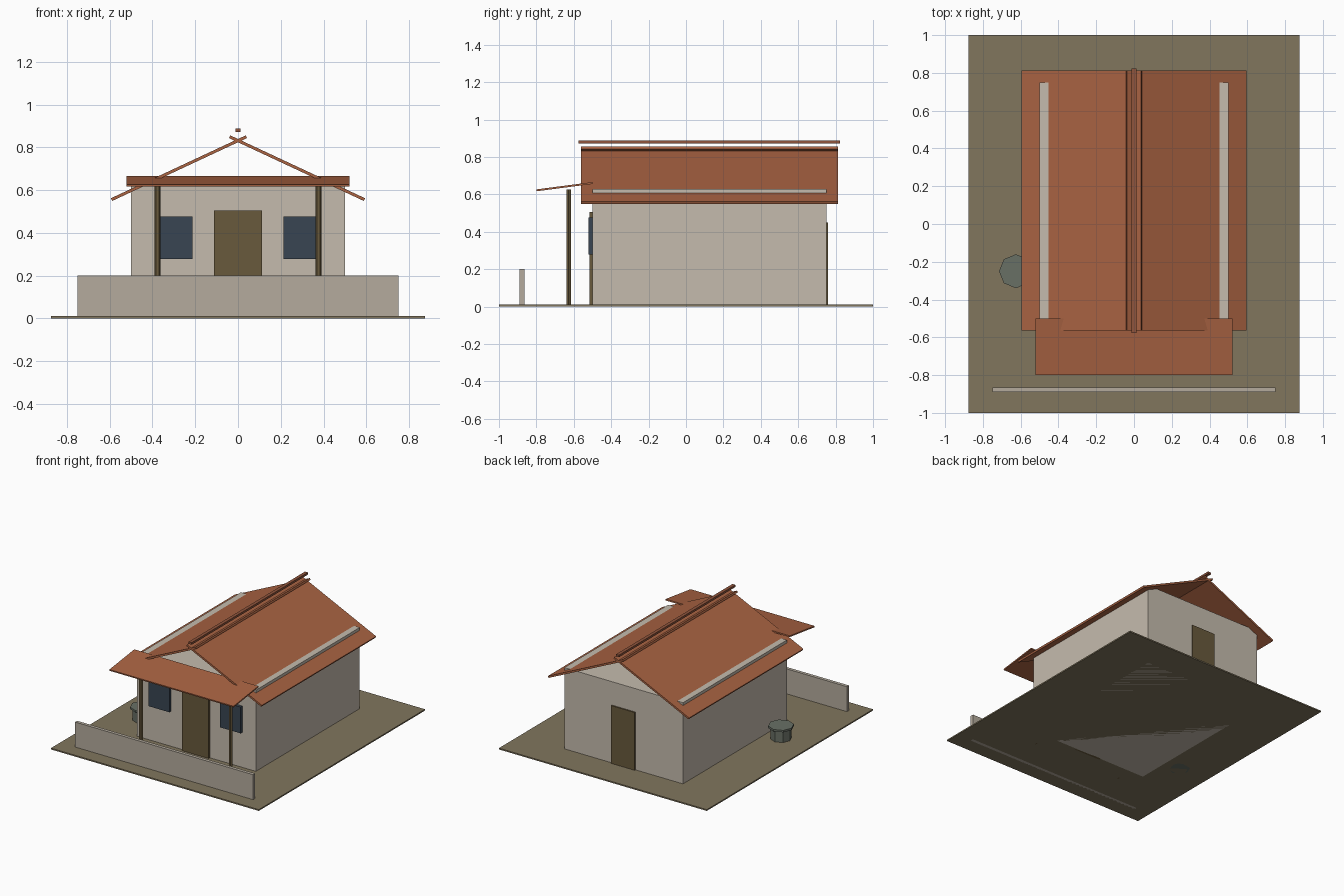
import bpy, math

if "Cube" in bpy.data.objects:
    bpy.data.objects.remove(bpy.data.objects["Cube"])


def material(name, rgb):
    m = bpy.data.materials.new(name)
    m.diffuse_color = (*rgb, 1)
    m.use_nodes = True
    m.node_tree.nodes["Principled BSDF"].inputs["Base Color"].default_value = m.diffuse_color
    return m


EARTH = material("earth", (0.22, 0.18, 0.11))
PLASTER = material("plaster", (0.56, 0.50, 0.42))
STONE = material("stone", (0.46, 0.41, 0.34))
TILE = material("clay_tile", (0.40, 0.125, 0.055))
RIDGE = material("ridge_tile", (0.28, 0.09, 0.045))
WOOD = material("wood", (0.14, 0.10, 0.045))
GLASS = material("dark_glass", (0.04, 0.06, 0.085))
WELL = material("well_stone", (0.14, 0.16, 0.13))


def finish(name, mat):
    ob = bpy.context.object
    ob.name = name
    ob.data.materials.append(mat)
    return ob


def box(name, centre, size, mat, rot=(0, 0, 0)):
    bpy.ops.mesh.primitive_cube_add(size=1, location=centre)
    ob = finish(name, mat)
    ob.scale = size
    ob.rotation_euler = rot
    return ob


def prism(name, sides, radius, x, y, z0, z1, mat):
    # Turned so that a corner lies on the x axis
    bpy.ops.mesh.primitive_cylinder_add(
        vertices=sides, radius=radius, depth=z1 - z0,
        location=(x, y, (z0 + z1) / 2), rotation=(0, 0, math.pi / 2))
    return finish(name, mat)


# Ground, house body and front wall
box("ground", (0, 0, 0.005), (1.75, 2, 0.01), EARTH)
box("house_walls", (0, 0.125, 0.314), (1, 1.25, 0.628), PLASTER)
box("front_wall", (0, -0.877, 0.1), (1.5, 0.025, 0.2), STONE)

# Doors
box("front_door", (0, -0.505, 0.2525), (0.225, 0.02, 0.505), WOOD)
box("back_door", (0, 0.7525, 0.225), (0.2, 0.015, 0.45), WOOD)

# Mirrored parts: roof slopes crossing at the ridge, windows, porch posts
for side, s in (("left", -1), ("right", 1)):
    box(side + "_roof_slope", (s * 0.2765, 0.125, 0.7025),
        (0.696, 1.375, 0.014), TILE, (0, s * math.radians(25), 0))
    box(side + "_window", (s * 0.3, -0.51, 0.3775), (0.175, 0.025, 0.2), GLASS)
    prism(side + "_porch_post", 6, 0.0143, s * 0.377, -0.627, 0, 0.627, WOOD)

# Ridge cap floating over the crossing, and the porch roof
box("ridge_cap", (0, 0.124, 0.88), (0.025, 1.4, 0.016), RIDGE)
box("porch_roof", (0, -0.65, 0.641), (1.045, 0.302, 0.01), TILE, (0.13, 0, 0))

# Well beside the house
prism("well_body", 8, 0.075, -0.625, -0.25, 0, 0.095, WELL)
prism("well_lid", 8, 0.09, -0.625, -0.25, 0.095, 0.11, WELL)
